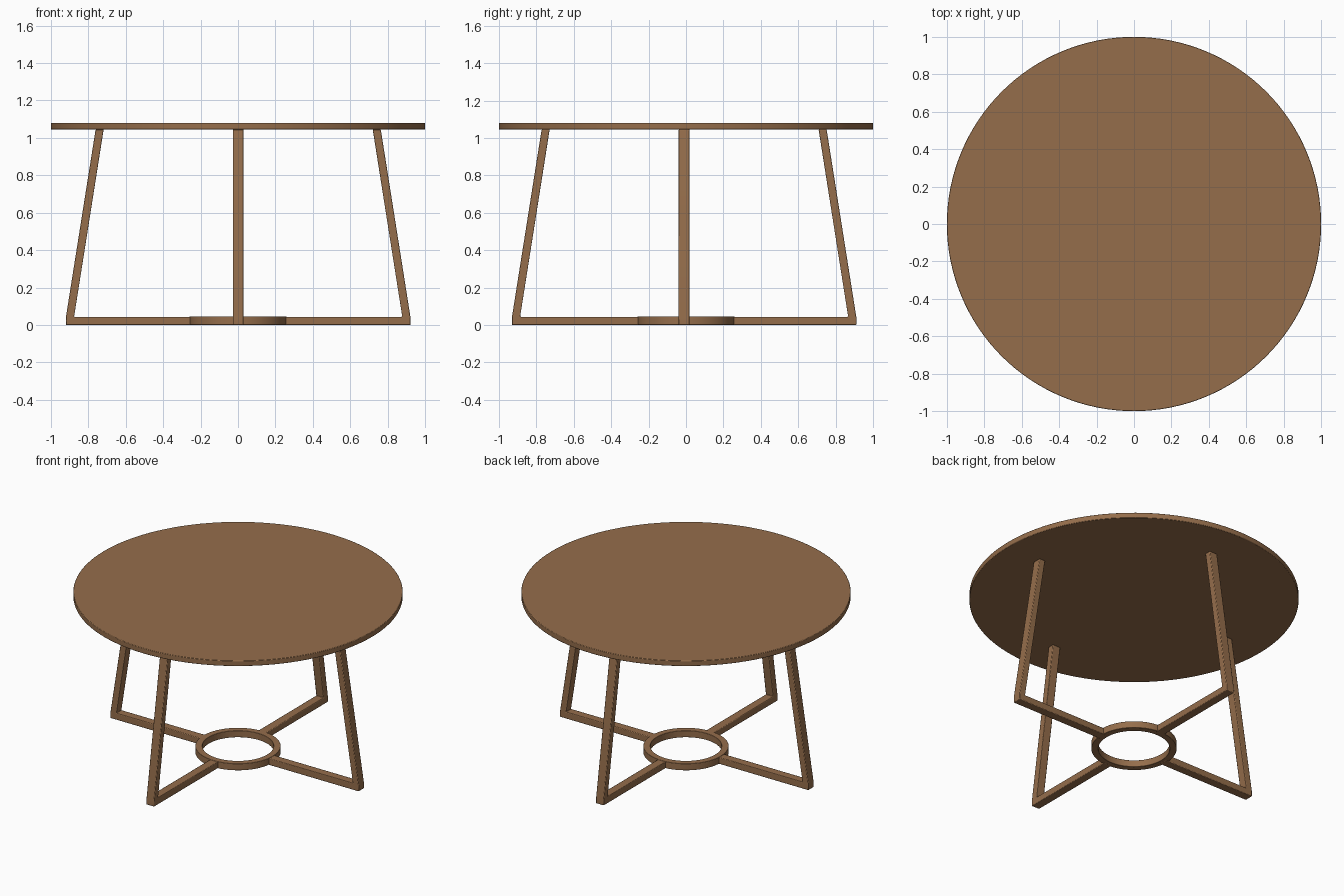
import bpy, bmesh, math
from mathutils import Matrix

if "Cube" in bpy.data.objects:
    bpy.data.objects.remove(bpy.data.objects["Cube"])

wood = bpy.data.materials.new("brown wood")
wood.diffuse_color = (0.30, 0.155, 0.071, 1.0)
wood.use_nodes = True
wood.node_tree.nodes["Principled BSDF"].inputs["Base Color"].default_value = wood.diffuse_color


def finish(name, bm, bevel):
    """Turn a bmesh into a named object with softened edges."""
    bmesh.ops.recalc_face_normals(bm, faces=bm.faces)
    me = bpy.data.meshes.new(name)
    bm.to_mesh(me)
    bm.free()
    me.materials.append(wood)
    ob = bpy.data.objects.new(name, me)
    bpy.context.collection.objects.link(ob)
    mod = ob.modifiers.new("soft edges", 'BEVEL')
    mod.width = bevel
    mod.segments = 2
    mod.limit_method = 'ANGLE'
    mod.angle_limit = math.radians(40)
    bpy.ops.object.select_all(action='DESELECT')
    ob.select_set(True)
    bpy.context.view_layer.objects.active = ob
    bpy.ops.object.shade_smooth_by_angle(angle=math.radians(30))
    return ob


# Round table top
bm = bmesh.new()
bmesh.ops.create_cone(bm, cap_ends=True, segments=128, radius1=1, radius2=1,
                      depth=0.036, matrix=Matrix.Translation((0, 0, 1.063)))
finish("table_top", bm, 0.003)

# Flat ring joining the floor bars
bm = bmesh.new()
N = 64
profile = [(0.217, 0.001), (0.259, 0.001), (0.259, 0.046), (0.217, 0.046)]
rings = [[bm.verts.new((r * math.cos(2 * math.pi * i / N),
                        r * math.sin(2 * math.pi * i / N), z)) for r, z in profile]
         for i in range(N)]
for i in range(N):
    a, b = rings[i], rings[(i + 1) % N]
    for j in range(4):
        k = (j + 1) % 4
        bm.faces.new((a[j], a[k], b[k], b[j]))
finish("base_ring", bm, 0.002)

# Four L-shaped frames: a floor bar and a leaning leg in one bent profile
L = [(0.236, 0), (0.921, 0), (0.921, 0.040), (0.762, 1.045),
     (0.719, 1.045), (0.877, 0.044), (0.236, 0.044)]
HALF = 0.029
for i, side in enumerate(("right", "back", "left", "front")):
    bm = bmesh.new()
    face = bm.faces.new([bm.verts.new((r, -HALF, z)) for r, z in L])
    out = bmesh.ops.extrude_face_region(bm, geom=[face])
    moved = [g for g in out["geom"] if isinstance(g, bmesh.types.BMVert)]
    bmesh.ops.translate(bm, verts=moved, vec=(0, 2 * HALF, 0))
    turn = Matrix.Translation((0.001, -0.01, 0)) @ Matrix.Rotation(i * math.pi / 2, 4, 'Z')
    bmesh.ops.transform(bm, matrix=turn, verts=bm.verts)
    finish(side + "_leg_frame", bm, 0.004)
